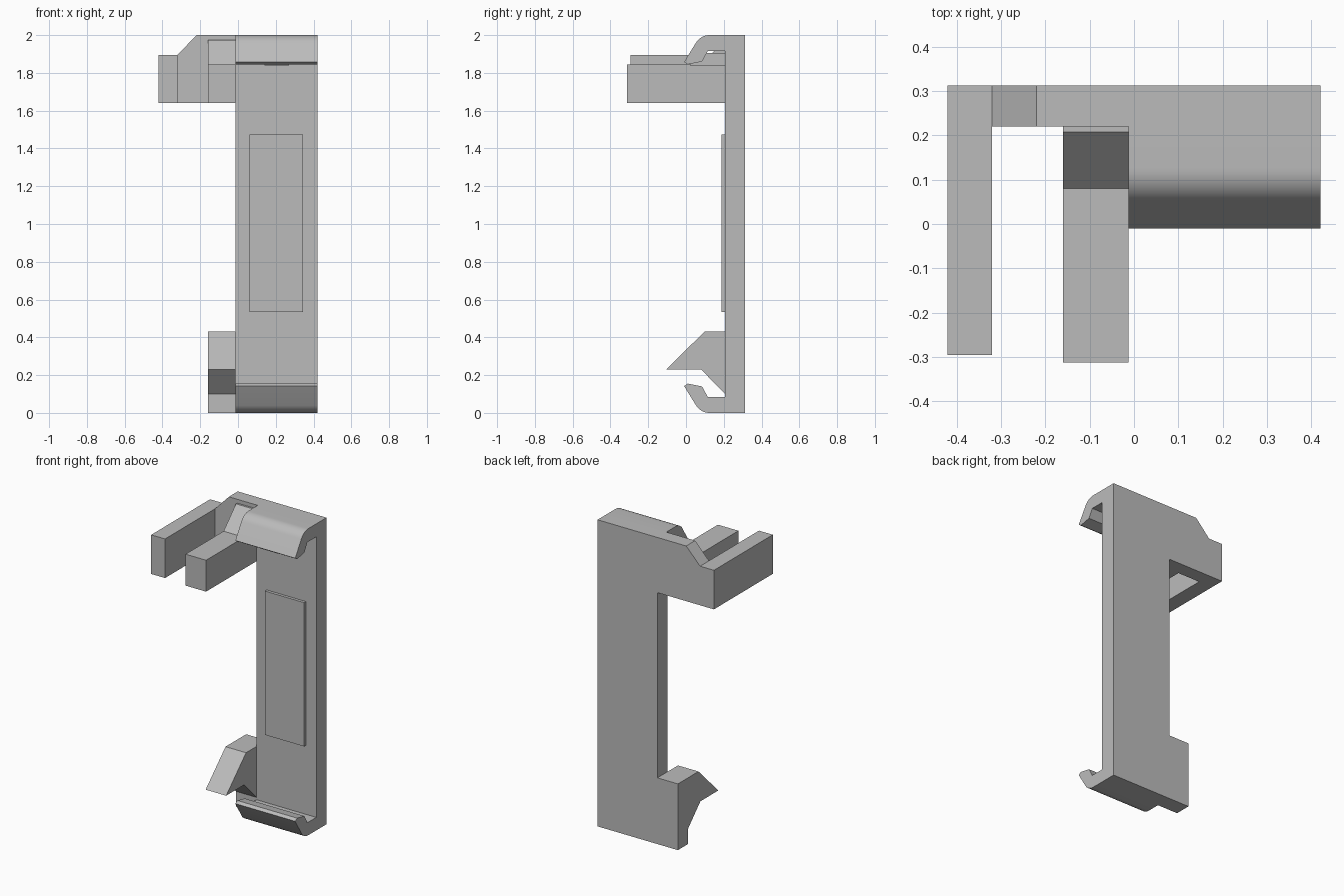
import bpy
import bmesh
import math
from mathutils import Vector

cube = bpy.data.objects.get("Cube")
if cube:
    bpy.data.objects.remove(cube, do_unlink=True)

grey = bpy.data.materials.new("plain grey")
grey.use_nodes = True
colour = (0.5, 0.5, 0.5, 1)
grey.diffuse_color = colour
grey.node_tree.nodes["Principled BSDF"].inputs["Base Color"].default_value = colour


def extrude(name, points, axis, start, end, smooth=False):
    """Extrude a (y, z) profile along x, or an (x, z) profile along y."""
    bm = bmesh.new()
    place = (lambda a, b: (start, a, b)) if axis == "x" else (lambda a, b: (a, start, b))
    face = bm.faces.new([bm.verts.new(place(a, b)) for a, b in points])
    grown = bmesh.ops.extrude_face_region(bm, geom=[face])["geom"]
    shift = Vector((end - start, 0, 0)) if axis == "x" else Vector((0, end - start, 0))
    bmesh.ops.translate(bm, vec=shift, verts=[v for v in grown if isinstance(v, bmesh.types.BMVert)])
    bmesh.ops.recalc_face_normals(bm, faces=bm.faces)
    mesh = bpy.data.meshes.new(name)
    bm.to_mesh(mesh)
    bm.free()
    mesh.materials.append(grey)
    obj = bpy.data.objects.new(name, mesh)
    bpy.context.collection.objects.link(obj)
    if smooth:
        bpy.ops.object.select_all(action="DESELECT")
        obj.select_set(True)
        bpy.context.view_layer.objects.active = obj
        bpy.ops.object.shade_smooth_by_angle(angle=math.radians(25))
    return obj


def box(name, x, y, z):
    corners = [(y[0], z[0]), (y[1], z[0]), (y[1], z[1]), (y[0], z[1])]
    return extrude(name, corners, "x", *x)


BACK, SEAT, FRONT = 0.312, 0.22, 0.207
RIGHT, INNER, LEFT = -0.42, -0.16, 0.42
EDGE = -0.012

# Back plate with the upper side bracket and lower foot in one outline
extrude("back_plate", [
    (RIGHT, 1.64), (RIGHT, 1.895), (-0.32, 1.895), (-0.22, 2), (LEFT, 2),
    (LEFT, 0), (INNER, 0), (INNER, 0.432), (EDGE, 0.432), (EDGE, 1.64),
], "y", SEAT, BACK)

# Front channel: rounded hook lips mirrored at top and bottom
centre, radius = Vector((0.125, 1.915)), 0.085
lip = [(FRONT, 1.915), (0.115, 1.915), (0.085, 1.86), (0.01, 1.845), (-0.01, 1.858)]
for i in range(9):
    angle = math.radians(148 - i * 58 / 8)
    lip.append((centre.x + radius * math.cos(angle), centre.y + radius * math.sin(angle)))
lip.append((SEAT, 2))
lower_lip = [(y, 2 - z) for y, z in reversed(lip)]
extrude("hooked_channel", lip + lower_lip, "x", EDGE, LEFT, smooth=True)

# Raised pad and the small stop under the top hook
box("front_pad", (0.062, 0.345), (0.188, FRONT), (0.535, 1.473))
box("hook_stop", (0.14, 0.27), (0.02, FRONT), (1.838, 1.905))

# Two arms reaching forward from the bracket
box("outer_arm", (RIGHT, -0.32), (-0.295, SEAT), (1.64, 1.895))
extrude("inner_arm", [
    (-0.312, 1.64), (SEAT, 1.64), (SEAT, 1.975), (FRONT, 1.975),
    (0.08, 1.845), (-0.312, 1.845),
], "x", INNER, EDGE)

# Pointed catch on the foot
extrude("lower_catch", [
    (SEAT, 0.432), (0.1, 0.432), (-0.105, 0.23), (0.08, 0.23), (FRONT, 0.1),
    (FRONT, 0), (SEAT, 0),
], "x", INNER, EDGE)
